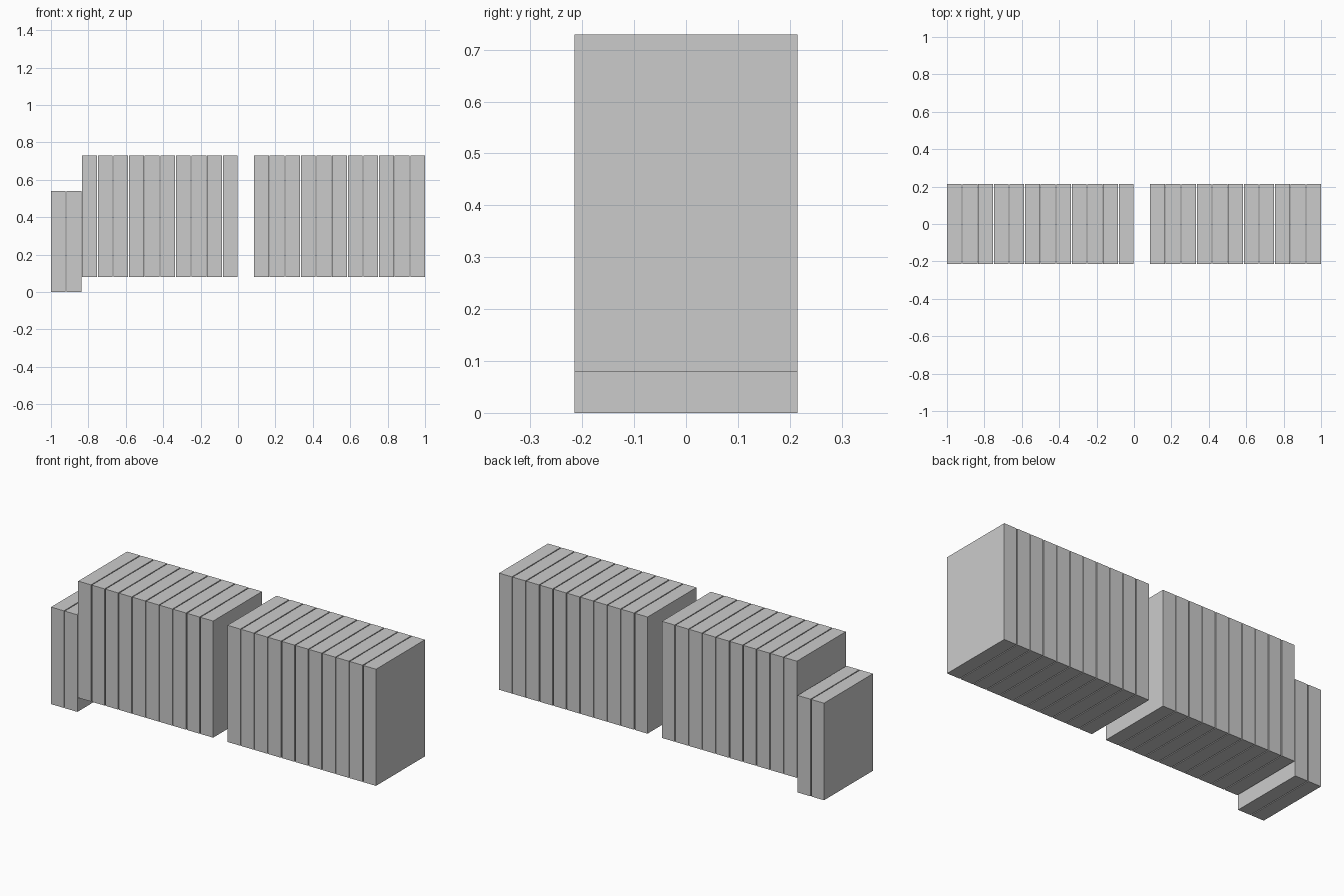
import bpy

if "Cube" in bpy.data.objects:
    bpy.data.objects.remove(bpy.data.objects["Cube"])

SLOTS = 24
WIDTH = 0.0785                      # slab thickness along x
PITCH = (2 - WIDTH) / (SLOTS - 1)   # leaves a thin gap between slabs
DEPTH = 0.43


def slab(name, slot, z0, z1):
    x = -1 + WIDTH / 2 + slot * PITCH
    bpy.ops.mesh.primitive_cube_add(size=1, location=(x, 0, (z0 + z1) / 2))
    ob = bpy.context.object
    ob.name = name
    ob.scale = (WIDTH, DEPTH, z1 - z0)
    bpy.ops.object.transform_apply(location=False, rotation=False, scale=True)


for i in range(SLOTS):
    if i == 12:                     # empty slot in the middle of the row
        continue
    if i < 2:                       # two short slabs standing on the floor
        slab(f"short_slab_{i + 1}", i, 0.0, 0.54)
    else:                           # tall raised slabs
        slab(f"tall_slab_{i - 1}", i, 0.08, 0.729)
